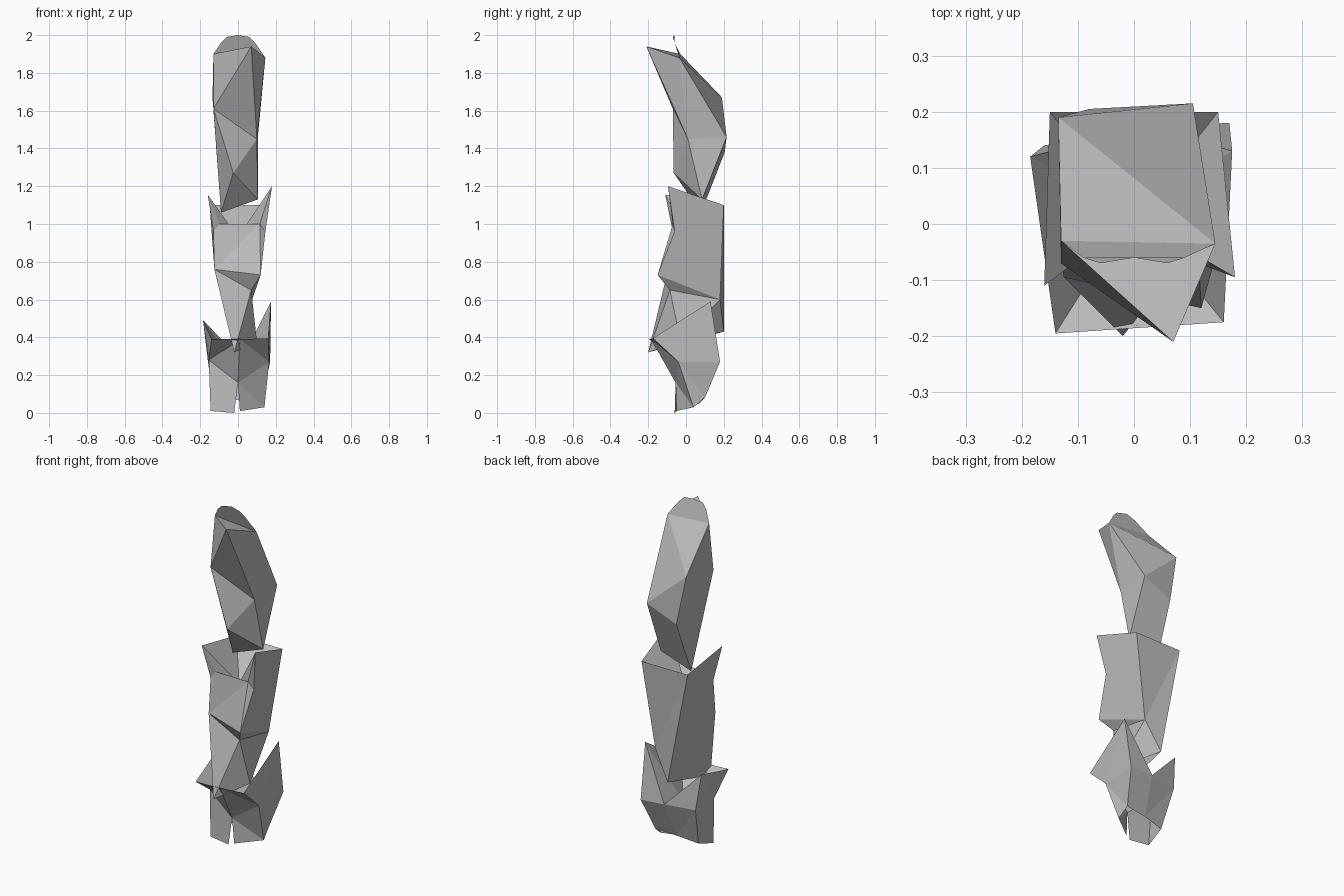
import bpy
import bmesh
from mathutils import Vector

cube = bpy.data.objects.get("Cube")
if cube:
    bpy.data.objects.remove(cube, do_unlink=True)

# Single flat grey
grey = bpy.data.materials.new("stone_grey")
grey.use_nodes = True
COLOUR = (0.5, 0.5, 0.5, 1.0)
grey.diffuse_color = COLOUR
grey.node_tree.nodes["Principled BSDF"].inputs["Base Color"].default_value = COLOUR


def point(*hundredths):
    """A position given in hundredths of a unit."""
    return Vector(hundredths) / 100


def finish(name, bm):
    """Clean the mesh and add it to the scene with flat facets."""
    bmesh.ops.recalc_face_normals(bm, faces=bm.faces)
    mesh = bpy.data.meshes.new(name)
    bm.to_mesh(mesh)
    bm.free()
    mesh.materials.append(grey)
    obj = bpy.data.objects.new(name, mesh)
    bpy.context.collection.objects.link(obj)
    return obj


def hull(name, points):
    """A faceted chunk wrapped around a few corners."""
    bm = bmesh.new()
    verts = [bm.verts.new(p) for p in points]
    result = bmesh.ops.convex_hull(bm, input=verts)
    loose = [v for v in result["geom_interior"] if isinstance(v, bmesh.types.BMVert)]
    bmesh.ops.delete(bm, geom=loose, context="VERTS")
    return finish(name, bm)


def loft(name, rings, top, gaps=()):
    """Join rings of corners under a top point; a repeated corner makes a triangle."""
    bm = bmesh.new()
    known = {}

    def vert(p):
        key = tuple(p)
        if key not in known:
            known[key] = bm.verts.new(p)
        return known[key]

    def face(points):
        verts = list(dict.fromkeys(vert(p) for p in points))
        if len(verts) > 2 and not bm.faces.get(verts):
            bm.faces.new(verts)

    count = len(rings[0])
    for level, (upper, lower) in enumerate(zip(rings, rings[1:])):
        for i in range(count):
            j = (i + 1) % count
            if (level, i) not in gaps:
                face([upper[i], upper[j], lower[j], lower[i]])
    for i in range(count):
        face([rings[0][i], rings[0][(i + 1) % count], top])
    bmesh.ops.triangulate(bm, faces=bm.faces[:])
    return finish(name, bm)


# Upper blade: sloping back, pointed brow, narrow waist
back_left, back_right = point(-13.5, 19, 167), point(10.5, 21.5, 146)
crown_right, crown_left = point(14.5, -3.5, 188), point(-13, -3, 190)
cheek, brow = point(-13, -7, 161), point(7, -21, 194)
waist_right, waist_back = point(10, 1, 145), point(-8, 20.5, 138)
throat = point(-2.5, -6.5, 127)
foot_right, foot_left = point(10.5, 8.5, 113), point(-9, 8, 106)

hull("blade_upper", [back_left, back_right, crown_right, crown_left,
                     cheek, brow, waist_right, waist_back])
hull("blade_lower", [cheek, waist_right, back_right, waist_back,
                     back_left, throat, foot_right, foot_left])

# Thin rounded crest on the top edge
bm = bmesh.new()
crest = [crown_left, point(-9, -6, 196), point(-6, -7, 199), point(0, -6, 200),
         point(6, -7, 199), point(9, -6, 196), crown_right]
bm.faces.new([bm.verts.new(p) for p in crest])
finish("crest", bm)

# Middle block: hollow dipped rim, pinched shoulders, tips below
rim_left, rim_right = point(-16, -11, 115.5), point(18, -9.5, 120)
rim_back_right, rim_back_left = point(15, 20, 110), point(-15, 20, 110)
dip_left, dip_right = point(-10, -6.5, 100), point(11.5, -7, 100)
pinch_left, pinch_right = point(-13, -7, 96), point(14.5, -6, 96)
chest_left, chest_right = point(-12.5, -9.5, 76), point(12, -15, 73)
notch, hip = point(7, -8.5, 65), point(7.5, 18, 60)
tail, front_tip, side_tip = point(-2, 20, 43), point(-2, -20, 32), point(10, -3, 38)
loft("middle_block", [
    [rim_left, dip_left, dip_right, rim_right, rim_back_right, rim_back_left],
    [pinch_left, dip_left, dip_right, pinch_right, rim_back_right, rim_back_left],
    [chest_left, chest_left, chest_right, chest_right, hip, tail],
    [chest_left, chest_left, notch, notch, hip, tail],
    [front_tip, front_tip, side_tip, side_tip, side_tip, tail],
], top=point(0, 1, 93))

# Base: hollow spiked collar over a tapered foot with a small front gap
lip, arch = point(1, -18.5, 39), point(0, -5.5, 16)
back_dip = point(2, 17.5, 28)
collar = [point(-14, -19.5, 39), lip, lip, point(16, -17.5, 39.5),
          point(17.5, 13, 59), back_dip, point(-18.5, 12, 49)]
belly = [point(-15.5, -4, 28), arch, arch, point(16.5, -4, 27),
         point(17, 18, 27), back_dip, point(-16, 14, 28)]
sole = [point(-14.5, -5, 1), point(-2, -6, 0), point(1, -5, 1),
        point(14, 4, 3), point(13, 10, 8), point(0, 9, 7), point(-13, 7, 5)]
loft("base", [collar, belly, sole], top=point(0, 2, 24), gaps=((1, 1),))
